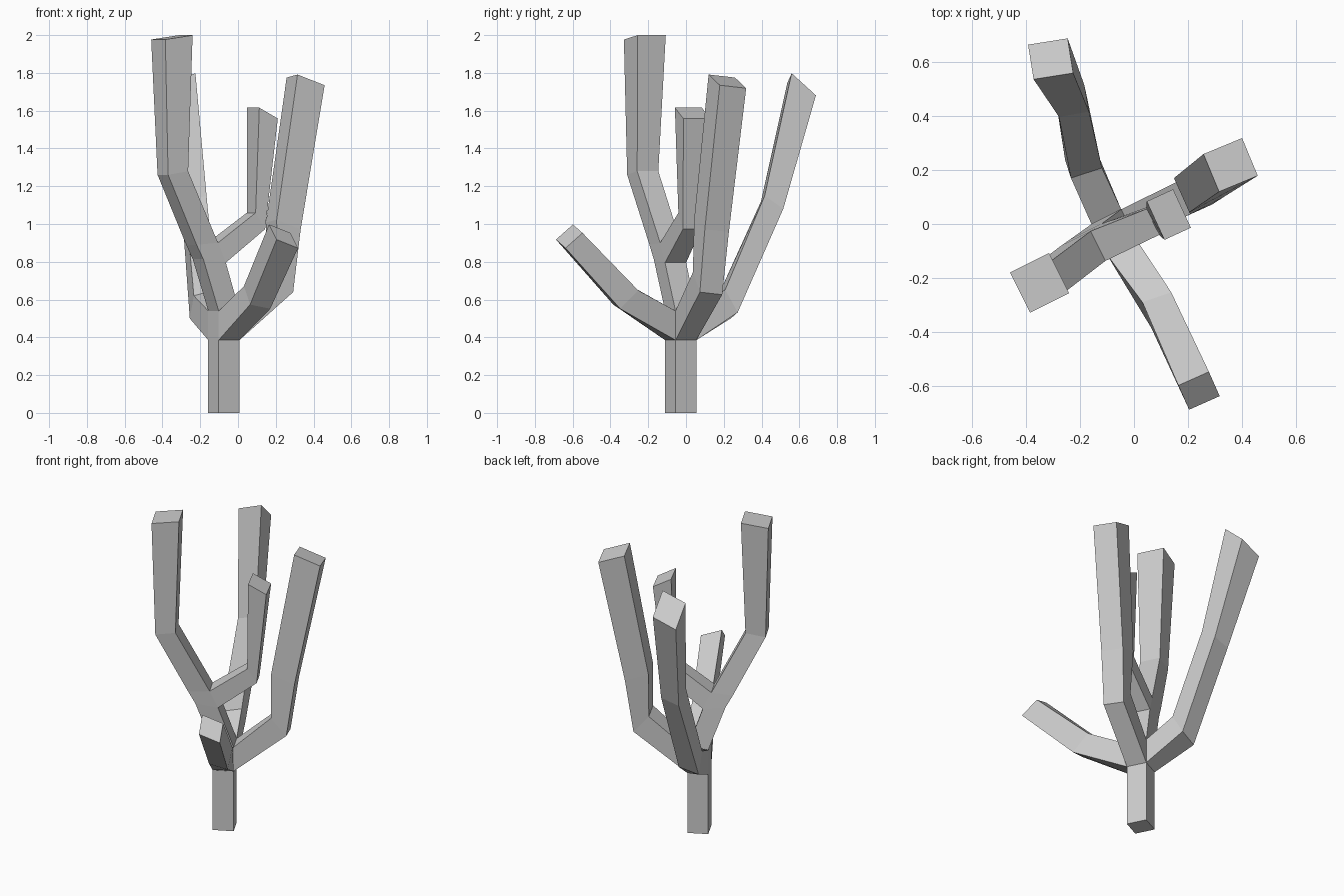
import bpy, bmesh
from math import radians, sin, cos
from mathutils import Vector

if "Cube" in bpy.data.objects:
    bpy.data.objects.remove(bpy.data.objects["Cube"])

bm = bmesh.new()


def ring(x, y, z, width, depth, heading, pitch=0, roll=0):
    """Four-sided section: outer-right, outer-left, inner-left, inner-right."""
    h, p, r = radians(heading), radians(pitch), radians(roll)
    side = Vector((-sin(h) * cos(r), cos(h) * cos(r), sin(r))) * width / 2
    out = Vector((cos(h) * cos(p), sin(h) * cos(p), -sin(p))) * depth / 2
    c = Vector((x, y, z))
    return [bm.verts.new(c + out * o + side * s)
            for o, s in ((1, -1), (1, 1), (-1, 1), (-1, -1))]


def bridge(a, b, skip=()):
    """Join two sections, leaving open the sides where a branch leaves."""
    for k in range(4):
        if k not in skip:
            j = (k + 1) % 4
            bm.faces.new((a[k], a[j], b[j], b[k]))


def branch(start, sections):
    """Extrude from an open side through the sections and cap the tip."""
    for s in sections:
        nxt = ring(*s)
        bridge(start, nxt)
        start = nxt
    bm.faces.new(start)


def opening(low, high, k):
    j = (k + 1) % 4
    return [low[k], low[j], high[j], high[k]]


# trunk and lower fork (front, right and back sides open)
T = -63.4
base, hub_low, hub_top = [ring(-.075, -.028, z, .123, .123, T) for z in (0, .385, .54)]
bm.faces.new(base[::-1])
bridge(base, hub_low)
bridge(hub_low, hub_top, skip=(0, 1, 2))

# main stem with upper fork
fork_low = ring(-.152, -.085, .805, .135, .125, T, 0, -8)
fork_top = ring(-.19, -.11, .895, .127, .123, T, 0, 5)
bridge(hub_top, fork_low)
bridge(fork_low, fork_top, skip=(1,))
branch(fork_top, [(-.345, -.229, 1.27, .12, .125, T, 0, 9),
                  (-.35, -.218, 1.988, .163, .167, T, 0, 8)])

# small branch off the main stem
branch(opening(fork_low, fork_top, 1),
       [(.095, .02, 1.016, .107, .103, 26, 57),
        (.129, .035, 1.587, .157, .122, 24.7, 28)])

# front branch
branch(opening(hub_low, hub_top, 0),
       [(.101, -.319, .611, .115, .14, -71, 44, -11),
        (.241, -.618, .935, .132, .127, -66, 39, -20)])

# right branch
branch(opening(hub_low, hub_top, 1),
       [(.224, .114, .685, .13, .139, 24, 49, -6),
        (.24, .135, .99, .14, .148, 24, 20, -6),
        (.358, .219, 1.755, .152, .165, 22.5, 20, -6)])

# back branch
branch(opening(hub_low, hub_top, 2),
       [(-.187, .222, .576, .125, .139, 108, 60, -15),
        (-.231, .456, 1.1, .117, .122, 100, 35, -15),
        (-.309, .612, 1.714, .157, .175, 99, 42, -19)])

bmesh.ops.recalc_face_normals(bm, faces=bm.faces[:])
mesh = bpy.data.meshes.new("branching_trunk")
bm.to_mesh(mesh)
bm.free()
bpy.context.collection.objects.link(bpy.data.objects.new("branching_trunk", mesh))
